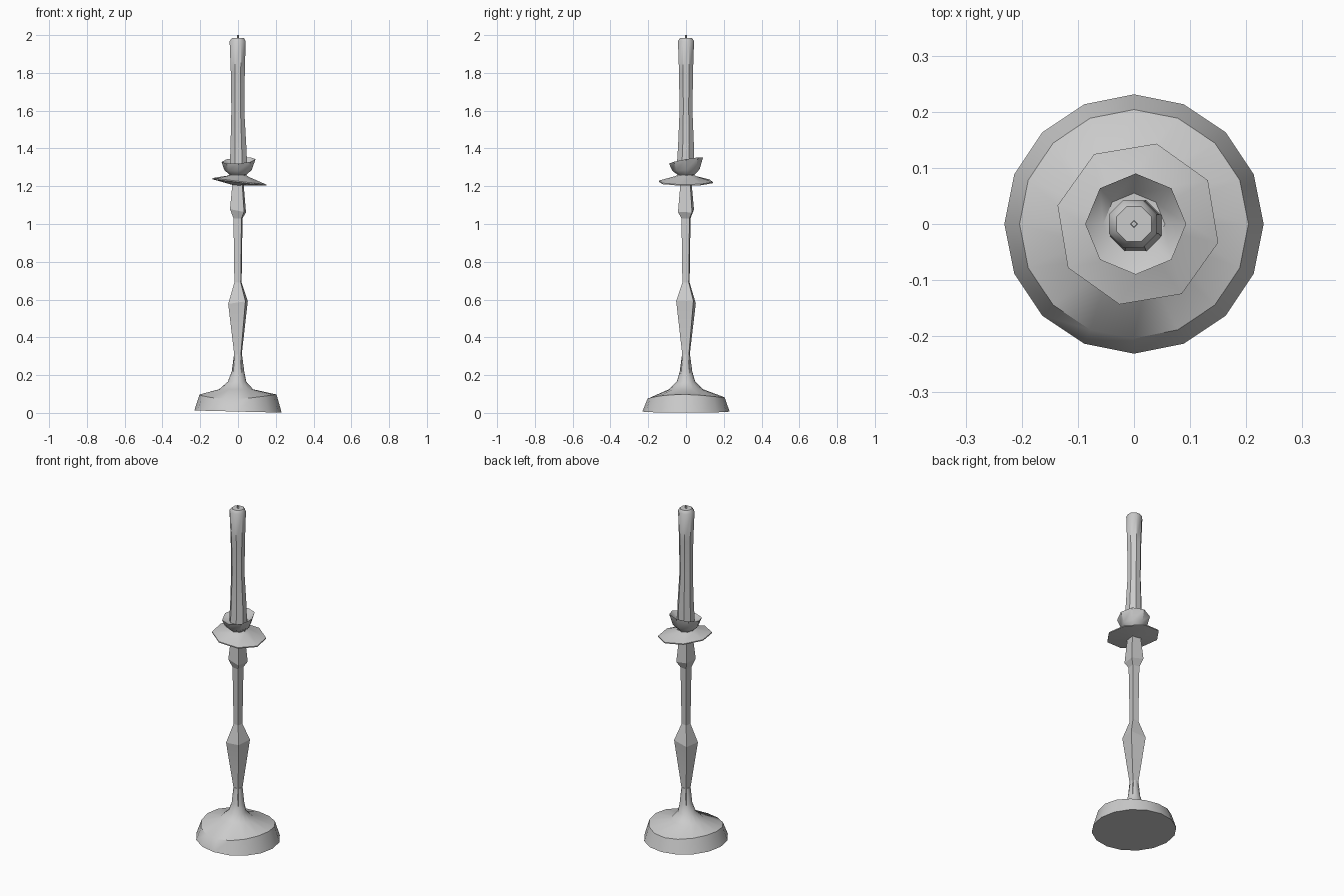
import bpy, bmesh, math

if "Cube" in bpy.data.objects:
    bpy.data.objects.remove(bpy.data.objects["Cube"], do_unlink=True)

grey = bpy.data.materials.new("plain grey")
GREY = (0.6, 0.6, 0.6, 1)
grey.use_nodes = True
grey.diffuse_color = GREY
grey.node_tree.nodes["Principled BSDF"].inputs["Base Color"].default_value = GREY


def turned(name, sides, rings, turn=0, angle=30):
    """Closed stack of rings: (z, radius, centre x, centre y, tilt x, tilt y, wobble)."""
    bm = bmesh.new()
    loops = []
    for ring in rings:
        z, r, cx, cy, tx, ty, wob = tuple(ring) + (0,) * (7 - len(ring))
        loop = []
        for i in range(sides):
            a = math.radians(turn) + math.tau * i / sides
            x, y = r * math.cos(a), r * math.sin(a)
            dz = tx * x + ty * y + wob * math.cos(2 * a + 0.4)
            loop.append(bm.verts.new((cx + x, cy + y, z + dz)))
        loops.append(loop)
    for low, high in zip(loops, loops[1:]):
        for i in range(sides):
            j = (i + 1) % sides
            bm.faces.new((low[i], low[j], high[j], high[i]))
    bm.faces.new(loops[0][::-1])
    bm.faces.new(loops[-1])
    bmesh.ops.recalc_face_normals(bm, faces=bm.faces)
    mesh = bpy.data.meshes.new(name)
    bm.to_mesh(mesh)
    bm.free()
    mesh.materials.append(grey)
    obj = bpy.data.objects.new(name, mesh)
    bpy.context.collection.objects.link(obj)
    bpy.ops.object.select_all(action='DESELECT')
    obj.select_set(True)
    bpy.context.view_layer.objects.active = obj
    bpy.ops.object.shade_smooth_by_angle(angle=math.radians(angle))


# Domed foot flowing up into the stem
turned("base", 16, [
    (0.007, 0.231, 0, 0, -0.025), (0.088, 0.204, 0, 0, 0, 0.02, 0.01),
    (0.125, 0.09, -0.01), (0.165, 0.049, -0.005), (0.22, 0.033), (0.31, 0.021)],
    angle=45)

# Four-sided baluster stem
turned("stem", 4, [
    (0.2, 0.036), (0.31, 0.025), (0.585, 0.065, 0, 0, 0.15),
    (0.69, 0.024), (1.03, 0.03), (1.07, 0.053, 0, 0, -0.2), (1.215, 0.037)],
    turn=37, angle=15)

# Tilted drip plate
turned("drip_plate", 8, [
    (1.205, 0.03, 0.007), (1.22, 0.147, 0.007, 0, -0.12),
    (1.226, 0.147, 0.007, 0, -0.12), (1.252, 0.06, 0, 0, -0.06), (1.262, 0.04)],
    turn=-13)

# Candle cup with a tilted rim and a recessed inside
turned("candle_cup", 8, [
    (1.24, 0.045), (1.262, 0.046), (1.285, 0.072, 0, 0, 0, 0.06),
    (1.336, 0.09, 0.003, 0, 0.08, 0.18), (1.31, 0.055)], angle=35)

# Waisted candle with a chamfered top
turned("candle", 8, [
    (1.3, 0.05, 0.003, -0.003), (1.42, 0.045, 0.002), (1.6, 0.037, -0.001),
    (1.8, 0.04, -0.001), (1.968, 0.046, -0.002), (1.985, 0.034)], turn=22.5, angle=40)

# Wick
turned("wick", 4, [(1.97, 0.007), (2.0, 0.006)])
